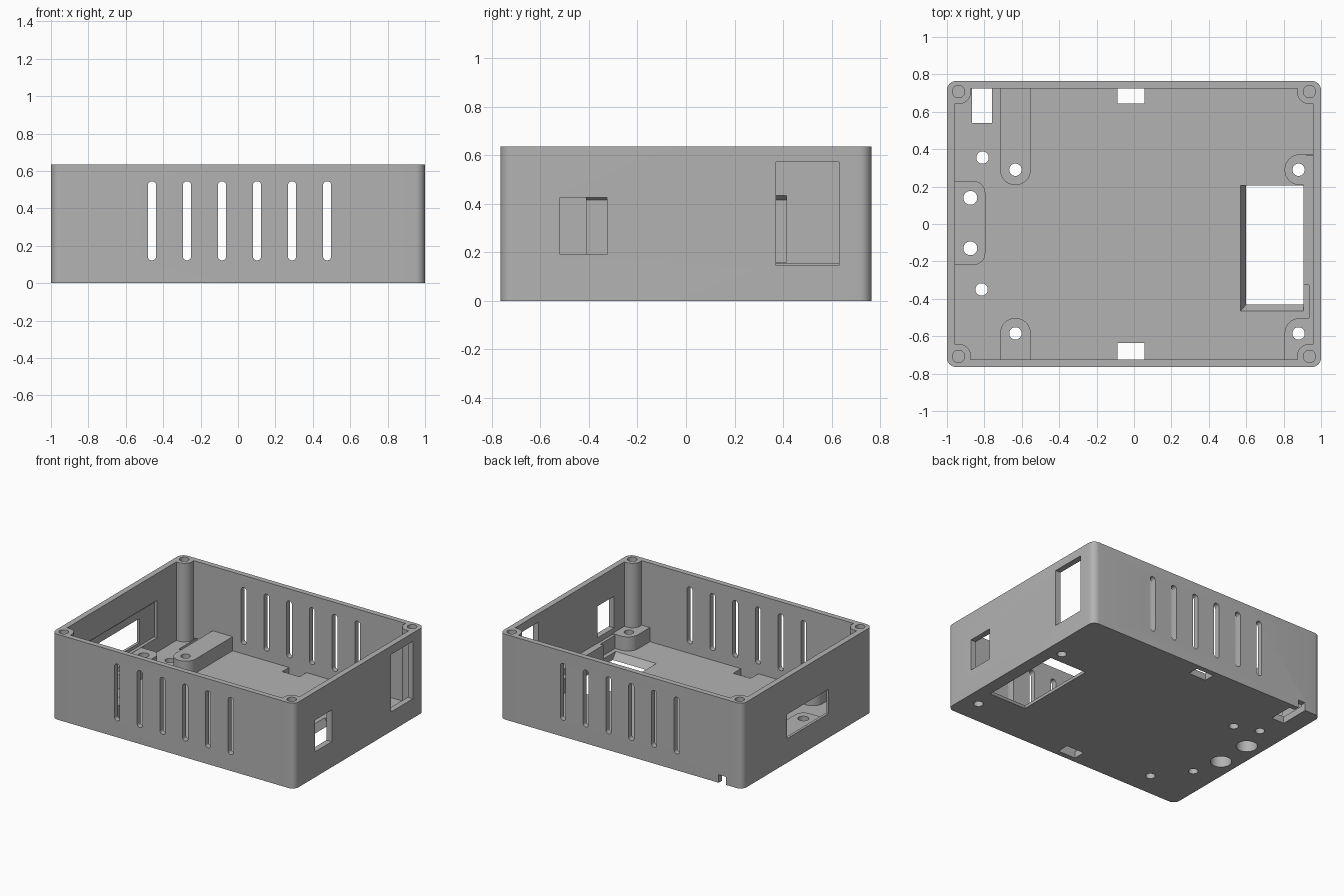
import bpy
import bmesh
import math

cube = bpy.data.objects.get("Cube")
if cube:
    bpy.data.objects.remove(cube, do_unlink=True)

HEIGHT, FLOOR, DECK = 0.635, 0.05, 0.155
HALF_X, HALF_Y = 1.0, 0.765
IN_X, IN_Y = 0.957, 0.725


def outline(u0, u1, v0, v1, r=0.0, n=8):
    """Rectangle with rounded corners, as a list of 2D points."""
    if r == 0:
        return [(u0, v0), (u1, v0), (u1, v1), (u0, v1)]
    points = []
    corners = [(u1 - r, v1 - r), (u0 + r, v1 - r), (u0 + r, v0 + r), (u1 - r, v0 + r)]
    for k, (cu, cv) in enumerate(corners):
        for i in range(n + 1):
            a = math.pi / 2 * (k + i / n)
            points.append((cu + r * math.cos(a), cv + r * math.sin(a)))
    return points


def disc(u, v, r):
    return outline(u - r, u + r, v - r, v + r, r)


def prism(name, shape, w0, w1, axis="z", end_shape=None):
    """Extrude an outline along an axis, optionally tapering to a second outline."""
    place = {"x": lambda u, v, w: (w, u, v),
             "y": lambda u, v, w: (u, w, v),
             "z": lambda u, v, w: (u, v, w)}[axis]
    bm = bmesh.new()
    a = [bm.verts.new(place(u, v, w0)) for u, v in shape]
    b = [bm.verts.new(place(u, v, w1)) for u, v in end_shape or shape]
    bm.faces.new(a)
    bm.faces.new(b)
    for i in range(len(a)):
        j = (i + 1) % len(a)
        bm.faces.new((a[i], a[j], b[j], b[i]))
    bmesh.ops.remove_doubles(bm, verts=bm.verts, dist=1e-5)
    bmesh.ops.recalc_face_normals(bm, faces=bm.faces)
    mesh = bpy.data.meshes.new(name)
    bm.to_mesh(mesh)
    bm.free()
    obj = bpy.data.objects.new(name, mesh)
    bpy.context.collection.objects.link(obj)
    return obj


def cut(target, tool):
    """Subtract a tool from the target and discard the tool."""
    mod = target.modifiers.new("cut", "BOOLEAN")
    mod.operation = "DIFFERENCE"
    mod.solver = "EXACT"
    mod.object = tool
    bpy.context.view_layer.objects.active = target
    bpy.ops.object.modifier_apply(modifier=mod.name)
    bpy.data.objects.remove(tool, do_unlink=True)


# Outer shell, and the hollow that will be taken out of it
case = prism("enclosure_base", outline(-HALF_X, HALF_X, -HALF_Y, HALF_Y, 0.05), 0, HEIGHT)
hollow = prism("hollow", outline(-IN_X, IN_X, -IN_Y, IN_Y), FLOOR, 0.75)

# Corner screw posts stay solid
posts = [(sx * 0.938, sy * 0.708) for sx in (-1, 1) for sy in (-1, 1)]
for x, y in posts:
    cut(hollow, prism("post", disc(x, y, 0.067), -0.1, 0.9))

# Board standoffs and the display mount, merged into the walls
mounts = [outline(-0.716, -0.552, 0.208, 1.0, 0.081),
          outline(-0.716, -0.552, -1.0, -0.503, 0.081),
          outline(0.805, 1.2, 0.208, 0.372, 0.081),
          outline(0.805, 1.2, -1.0, -0.503, 0.081),
          outline(-1.2, -0.795, -0.22, 0.23, 0.065)]
for shape in mounts:
    cut(hollow, prism("mount", shape, -0.1, DECK))

# Low rib along the right wall, narrower below the small window
cut(hollow, prism("rib", outline(0.907, 1.1, -0.325, 0.25), -0.1, 0.15))
cut(hollow, prism("narrow_rib", outline(0.935, 1.1, -0.55, -0.32), -0.1, 0.148))
cut(case, hollow)

# Ventilation slots through front and back walls
for i in range(6):
    x = -0.46 + 0.1873 * i
    slot = outline(x - 0.022, x + 0.022, 0.122, 0.545, 0.0215)
    cut(case, prism("front_vent", slot, -0.85, -0.68, "y"))
    cut(case, prism("back_vent", slot, 0.68, 0.85, "y"))

# Right wall windows
cut(case, prism("small_window", outline(-0.52, -0.325, 0.19, 0.425), 0.92, 1.1, "x"))
cut(case, prism("tall_window", outline(0.37, 0.63, 0.145, 0.572), 0.92, 1.1, "x"))

# Left wall display opening with a recess behind it
cut(case, prism("display_opening", outline(-0.25, 0.24, 0.18, 0.36), -1.1, -0.9, "x"))
cut(case, prism("display_recess", outline(-0.41, 0.415, 0.157, 0.415), -0.98, -0.934, "x",
                outline(-0.41, 0.415, 0.157, 0.455)))

# Large floor opening with two sloped edges
cut(case, prism("floor_opening", outline(0.63, 0.905, -0.395, 0.205), -0.05, 0.1, "z",
                outline(0.54, 0.905, -0.50, 0.205)))

# Floor notches beside the walls and the cable exit
cut(case, prism("back_notch", outline(-0.088, 0.056, 0.645, IN_Y), -0.1, 0.1))
cut(case, prism("front_notch", outline(-0.088, 0.056, -IN_Y, -0.635), -0.1, 0.1))
cut(case, prism("cable_slot", outline(-0.865, -0.76, 0.54, IN_Y), -0.1, 0.1))
cut(case, prism("cable_exit", outline(-0.865, -0.805, 0.7, 0.85), -0.1, 0.06))

# Screw holes in standoffs, floor and posts
holes = [(-0.634, 0.29), (-0.634, -0.585), (0.88, 0.29), (0.88, -0.585),
         (-0.81, 0.355), (-0.815, -0.35)]
for x, y in holes:
    cut(case, prism("screw_hole", disc(x, y, 0.033), -0.1, 0.3))
for x, y in posts:
    cut(case, prism("post_hole", disc(x, y, 0.033), 0.38, 0.8))

# Counterbored holes in the display mount
for y in (0.14, -0.13):
    cut(case, prism("bolt_hole", disc(-0.875, y, 0.037), -0.1, 0.3))
    cut(case, prism("counterbore", disc(-0.875, y, 0.072), -0.1, 0.09))

# Material and shading
grey = bpy.data.materials.new("grey_plastic")
grey.use_nodes = True
color = (0.45, 0.45, 0.45, 1.0)
grey.diffuse_color = color
grey.node_tree.nodes["Principled BSDF"].inputs["Base Color"].default_value = color
case.data.materials.clear()
case.data.materials.append(grey)
for face in case.data.polygons:
    face.material_index = 0

bpy.ops.object.select_all(action="DESELECT")
case.select_set(True)
bpy.context.view_layer.objects.active = case
bpy.ops.object.shade_smooth_by_angle(angle=math.radians(30))
